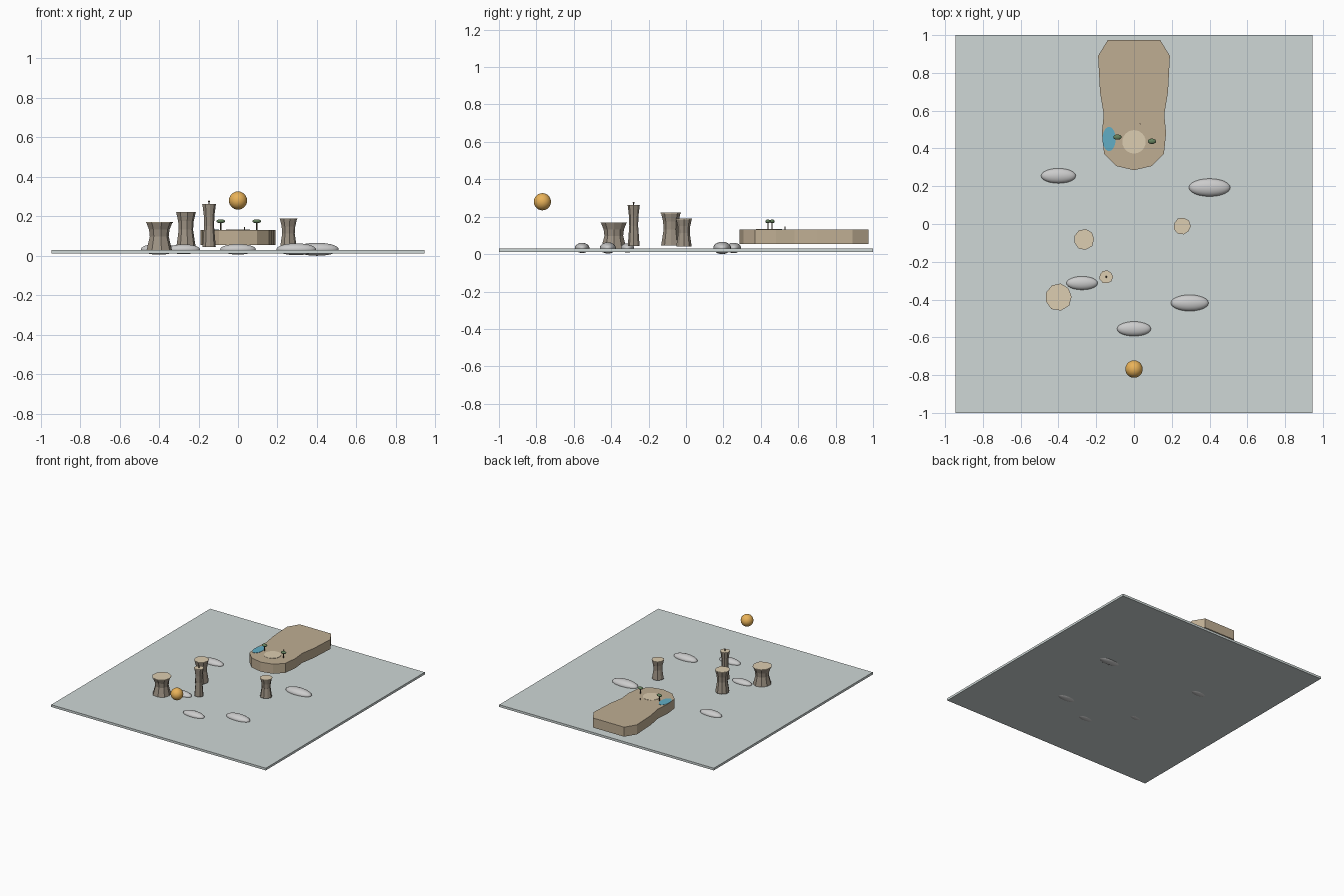
import bpy, bmesh, math, random
from mathutils import Matrix

random.seed(4)
cube = bpy.data.objects.get("Cube")
if cube:
    bpy.data.objects.remove(cube, do_unlink=True)


def material(name, r, g, b):
    mat = bpy.data.materials.new(name)
    mat.use_nodes = True
    mat.diffuse_color = (r, g, b, 1)
    bsdf = mat.node_tree.nodes["Principled BSDF"]
    bsdf.inputs["Base Color"].default_value = (r, g, b, 1)
    bsdf.inputs["Roughness"].default_value = 0.8
    return mat


MIST = material("mist", 0.62, 0.68, 0.67)
CLOUD = material("cloud", 0.8, 0.82, 0.82)
ROCK = material("rock", 0.34, 0.29, 0.23)
EARTH = material("earth", 0.52, 0.42, 0.29)
SAND = material("sand", 0.72, 0.61, 0.44)
WATER = material("water", 0.12, 0.42, 0.56)
LEAF = material("leaf", 0.13, 0.22, 0.11)
BARK = material("bark", 0.07, 0.05, 0.03)
GOLD = material("gold", 0.82, 0.45, 0.1)


def add_object(name, bm, mat, smooth=False):
    bmesh.ops.recalc_face_normals(bm, faces=bm.faces)
    mesh = bpy.data.meshes.new(name)
    bm.to_mesh(mesh)
    bm.free()
    mesh.materials.append(mat)
    obj = bpy.data.objects.new(name, mesh)
    bpy.context.collection.objects.link(obj)
    if smooth:
        mesh.shade_smooth()
    return obj


def ellipsoid(name, center, radii, mat):
    bm = bmesh.new()
    bmesh.ops.create_uvsphere(bm, u_segments=24, v_segments=14, radius=1)
    bmesh.ops.transform(bm, verts=bm.verts,
                        matrix=Matrix.Translation(center) @ Matrix.Diagonal((*radii, 1)))
    return add_object(name, bm, mat, True)


def loft(name, rings, mat):
    """Skin a stack of equal-length rings and close both ends."""
    bm = bmesh.new()
    loops = [[bm.verts.new(p) for p in ring] for ring in rings]
    n = len(loops[0])
    for low, high in zip(loops, loops[1:]):
        for i in range(n):
            j = (i + 1) % n
            bm.faces.new((low[i], low[j], high[j], high[i]))
    bm.faces.new(loops[0][::-1])
    bm.faces.new(loops[-1])
    return add_object(name, bm, mat)


def ring(x, y, z, rx, ry, n, wobble=None):
    wobble = wobble or [1] * n
    return [(x + rx * w * math.cos(math.tau * i / n),
             y + ry * w * math.sin(math.tau * i / n), z)
            for i, w in enumerate(wobble)]


def disc(name, x, y, z, height, rx, ry, mat, n=24):
    return loft(name, [ring(x, y, h, rx, ry, n) for h in (z, z + height)], mat)


# Ground sheet
bm = bmesh.new()
bmesh.ops.create_cube(bm, size=1)
bmesh.ops.transform(bm, verts=bm.verts, matrix=Matrix.Translation((0, 0, 0.021))
                    @ Matrix.Diagonal((1.89, 2, 0.018, 1)))
add_object("ground_sheet", bm, MIST)

# Plateau: half outline mirrored across the middle
half = [(0.095, 0.307), (0.158, 0.37), (0.17, 0.48), (0.16, 0.58),
        (0.18, 0.70), (0.19, 0.89), (0.138, 0.975)]
outline = [(0, 0.285)] + half + [(-x, y) for x, y in reversed(half)]
loft("plateau", [[(x, y, z) for x, y in outline] for z in (0.055, 0.131)], EARTH)

# Plateau details
disc("sand_clearing", 0, 0.435, 0.13, 0.003, 0.062, 0.062, SAND)
disc("pond", -0.132, 0.45, 0.13, 0.003, 0.035, 0.064, WATER)
disc("small_post", 0.033, 0.53, 0.13, 0.017, 0.003, 0.003, BARK, 6)
for side, x, y in (("right", -0.088, 0.46), ("left", 0.095, 0.438)):
    disc("tree_trunk_" + side, x, y, 0.13, 0.042, 0.004, 0.004, BARK, 6)
    ellipsoid("tree_crown_" + side, (x, y, 0.175), (0.022, 0.014, 0.01), LEAF)

# Waisted rock pillars with sandy caps: x, y, base, top, radius
PROFILE = [(0, 0.94), (0.25, 0.82), (0.5, 0.7), (0.75, 0.76), (1, 0.95)]
pillars = {"wide": (-0.4, -0.385, 0.03, 0.17, 0.073),
           "middle": (-0.265, -0.08, 0.047, 0.222, 0.056),
           "tall": (-0.147, -0.28, 0.044, 0.263, 0.036),
           "left": (0.255, -0.01, 0.04, 0.19, 0.046)}
for name, (x, y, base, top, r) in pillars.items():
    wobble = [random.uniform(0.93, 1.04) for _ in range(9)]
    rings = [ring(x, y, base + (top - 0.004 - base) * t, r * s, r * s, 9, wobble)
             for t, s in PROFILE]
    loft(name + "_pillar", rings, ROCK)
    loft(name + "_pillar_cap", [ring(x, y, z, r, r, 9, wobble)
                                for z in (top - 0.004, top)], SAND)

# Tiny figure on the tall pillar
disc("figure_body", -0.147, -0.28, 0.263, 0.01, 0.003, 0.003, BARK, 6)
ellipsoid("figure_head", (-0.147, -0.28, 0.275), (0.005, 0.005, 0.005), BARK)

# Low cloud puffs
clouds = [(-0.4, 0.255, 0.092), (0.4, 0.193, 0.11), (-0.275, -0.313, 0.083),
          (0.295, -0.418, 0.1), (0, -0.555, 0.09)]
for i, (x, y, r) in enumerate(clouds, 1):
    ellipsoid(f"cloud_{i}", (x, y, 0.033), (r, r * 0.43, r * 0.3), CLOUD)

# Floating golden ball
ellipsoid("golden_ball", (0, -0.768, 0.28), (0.046, 0.046, 0.046), GOLD)
